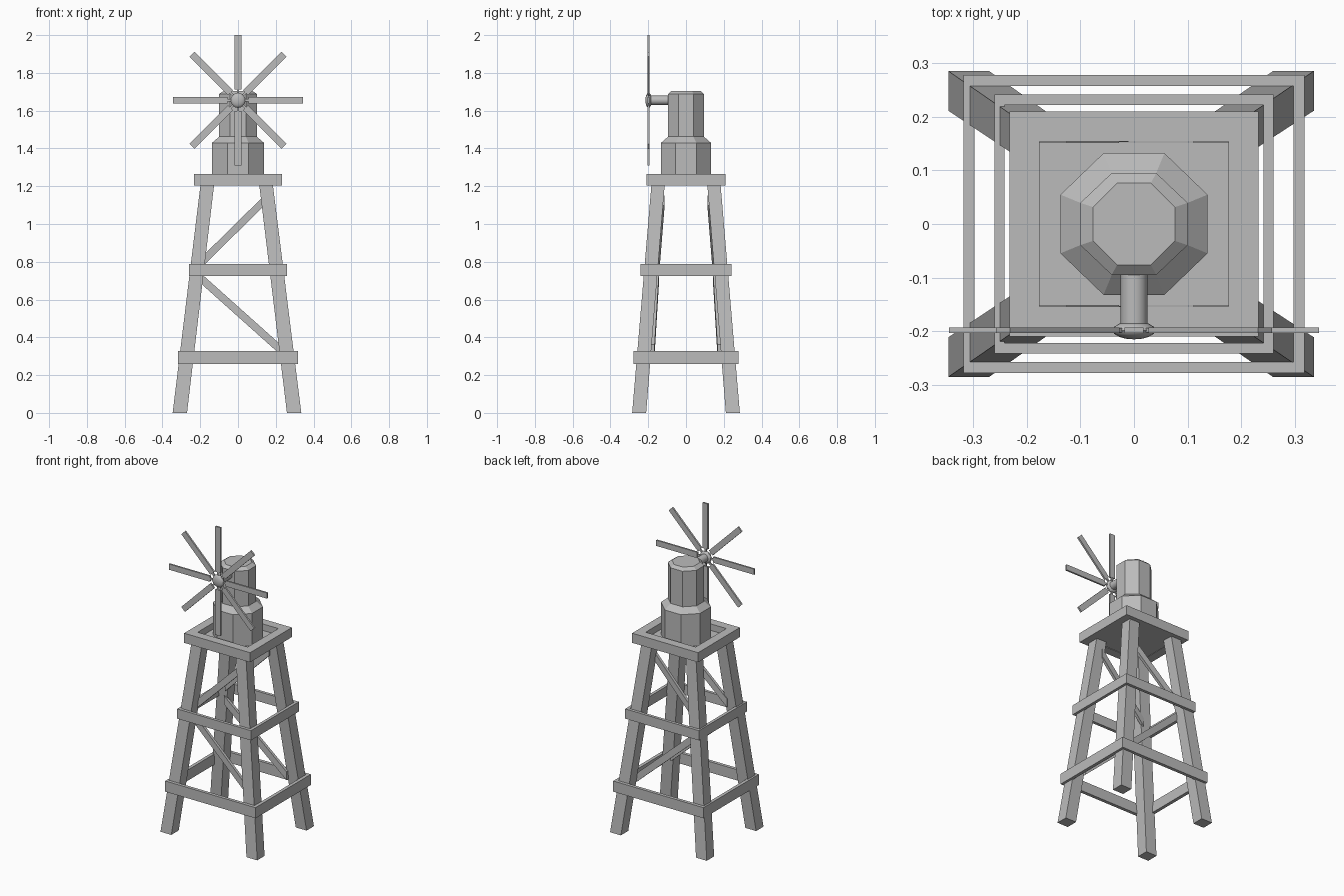
import bpy, bmesh, math
from mathutils import Matrix, Vector

cube = bpy.data.objects.get("Cube")
if cube:
    bpy.data.objects.remove(cube, do_unlink=True)

grey = bpy.data.materials.new("weathered_grey")
grey.use_nodes = True
grey.diffuse_color = (0.5, 0.5, 0.5, 1)
grey.node_tree.nodes["Principled BSDF"].inputs["Base Color"].default_value = (0.5, 0.5, 0.5, 1)


def finish(name, bm):
    bmesh.ops.recalc_face_normals(bm, faces=bm.faces)
    mesh = bpy.data.meshes.new(name)
    bm.to_mesh(mesh)
    bm.free()
    mesh.materials.append(grey)
    obj = bpy.data.objects.new(name, mesh)
    bpy.context.collection.objects.link(obj)
    return obj


def smooth(obj):
    bpy.ops.object.select_all(action='DESELECT')
    obj.select_set(True)
    bpy.context.view_layer.objects.active = obj
    bpy.ops.object.shade_smooth_by_angle(angle=math.radians(40))


def loft(name, rings, closed=False):
    """Skin matching rings of points; cap the ends, or join last to first."""
    bm = bmesh.new()
    loops = [[bm.verts.new(p) for p in ring] for ring in rings]
    pairs = list(zip(loops, loops[1:]))
    if closed:
        pairs.append((loops[-1], loops[0]))
    else:
        bm.faces.new(loops[0])
        bm.faces.new(loops[-1])
    n = len(loops[0])
    for a, b in pairs:
        for i in range(n):
            j = (i + 1) % n
            bm.faces.new((a[i], a[j], b[j], b[i]))
    return finish(name, bm)


def rect(cx, cy, hx, hy, z):
    return [(cx + sx * hx, cy + sy * hy, z)
            for sx, sy in ((-1, -1), (1, -1), (1, 1), (-1, 1))]


def frame(name, hx, hy, wall, z0, z1):
    ix, iy = hx - wall, hy - wall
    loft(name, [rect(0, 0, hx, hy, z0), rect(0, 0, hx, hy, z1),
                rect(0, 0, ix, iy, z1), rect(0, 0, ix, iy, z0)], closed=True)


# Four splayed legs with level feet
for side, foot_x, top_x in (("right", -0.308, -0.161), ("left", 0.297, 0.147)):
    for end, s in (("front", -1), ("back", 1)):
        loft(f"leg_{end}_{side}", [rect(foot_x, s * 0.248, 0.038, 0.037, 0),
                                   rect(top_x, s * 0.147, 0.036, 0.035, 1.22)])

# Horizontal bands around the legs
frame("lower_band", 0.318, 0.278, 0.021, 0.26, 0.328)
frame("middle_band", 0.26, 0.241, 0.019, 0.726, 0.788)

# Platform: raised rim with a sunken deck
frame("platform_rim", 0.232, 0.21, 0.056, 1.204, 1.265)
loft("platform_deck", [rect(0, 0, 0.178, 0.152, 1.206), rect(0, 0, 0.178, 0.152, 1.225)])


# Diagonal braces on the front and back
def brace(name, start, end, s):
    def section(x, y, z):
        return [(x, s * y + dy, z + dz) for dy, dz in
                ((-0.009, -0.027), (0.009, -0.027), (0.009, 0.027), (-0.009, 0.027))]
    loft(name, [section(*start), section(*end)])


for end, s in (("front", -1), ("back", 1)):
    brace(f"upper_brace_{end}", (-0.19, 0.148, 0.80), (0.14, 0.122, 1.125), s)
    brace(f"lower_brace_{end}", (-0.2, 0.152, 0.715), (0.225, 0.175, 0.335), s)


# Eight-sided head, stepped in and bevelled at the top
def octagon(x, y, z):
    k = 1 / math.cos(math.pi / 8)
    return [(x * k * math.cos((i + 0.5) * math.pi / 4),
             y * k * math.sin((i + 0.5) * math.pi / 4), z) for i in range(8)]


loft("tower_head", [octagon(*p) for p in (
    (0.137, 0.132, 1.215), (0.137, 0.132, 1.43), (0.1, 0.095, 1.462),
    (0.1, 0.095, 1.688), (0.076, 0.076, 1.705))])

# Shaft and hub of the wheel
hub = Vector((0, -0.198, 1.655))
bm = bmesh.new()
bmesh.ops.create_cone(bm, cap_ends=True, segments=16, radius1=0.025, radius2=0.025, depth=0.13,
                      matrix=Matrix.Translation((0, -0.13, 1.655)) @ Matrix.Rotation(math.pi / 2, 4, 'X'))
smooth(finish("wheel_shaft", bm))
bm = bmesh.new()
bmesh.ops.create_uvsphere(bm, u_segments=16, v_segments=8, radius=1,
                          matrix=Matrix.Translation(hub) @ Matrix.Rotation(math.pi / 2, 4, 'X')
                          @ Matrix.Diagonal((0.04, 0.04, 0.017, 1)))
smooth(finish("wheel_hub", bm))

# Eight flat blades on short spokes
for i in range(8):
    bm = bmesh.new()
    turn = Matrix.Translation(hub) @ Matrix.Rotation(i * math.pi / 4, 4, 'Y')
    for width, depth, r0, r1 in ((0.036, 0.011, 0.056, 0.345), (0.012, 0.008, 0.02, 0.06)):
        bmesh.ops.create_cube(bm, size=1, matrix=turn @ Matrix.Translation((0, 0, (r0 + r1) / 2))
                              @ Matrix.Diagonal((width, depth, r1 - r0, 1)))
    finish(f"wheel_blade_{i + 1}", bm)
